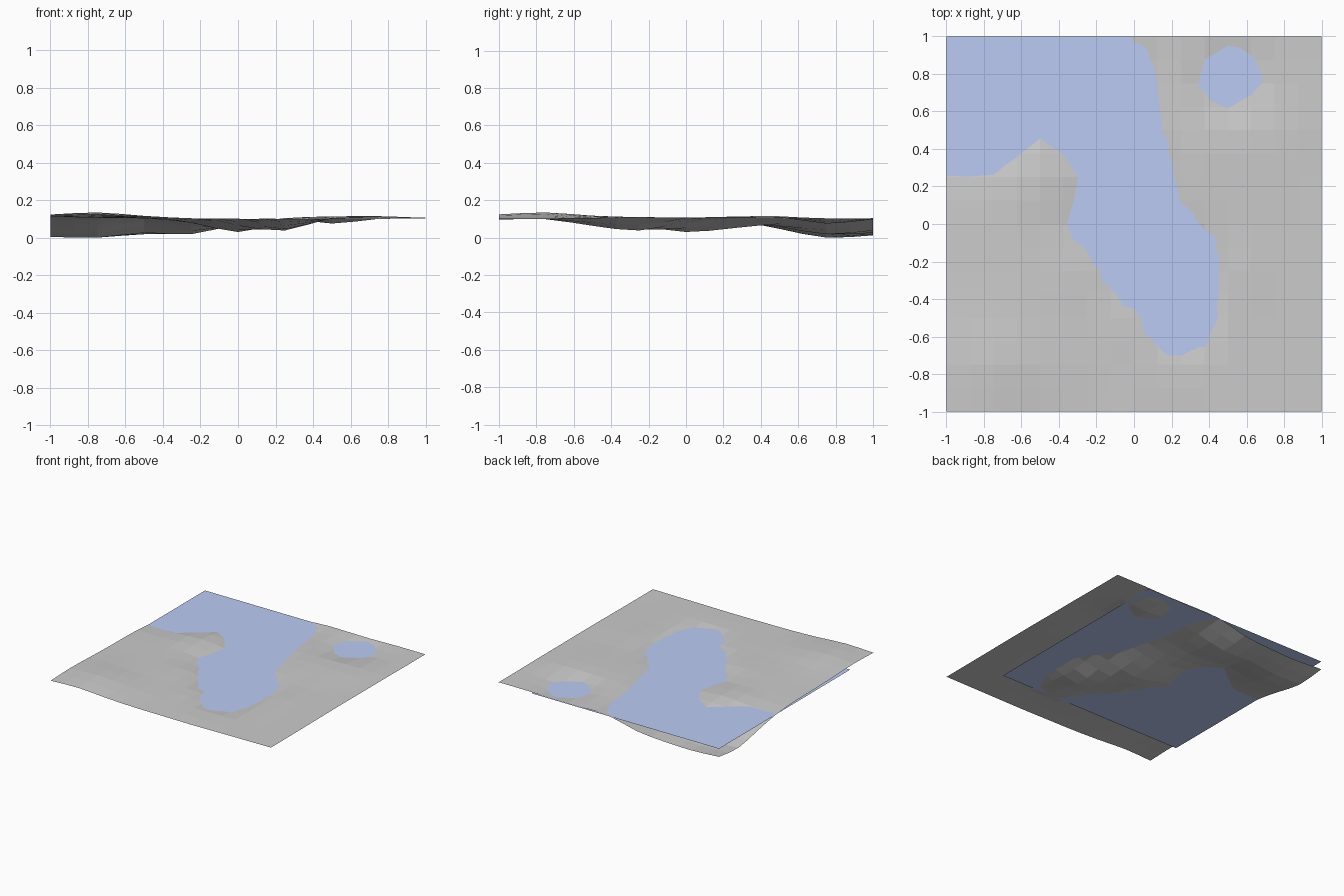
import bpy, bmesh

if "Cube" in bpy.data.objects:
    bpy.data.objects.remove(bpy.data.objects["Cube"])

# Coarse relief in thousandths of a unit: rows from front (y=-1) to back (y=1)
RELIEF = [
    [128, 136, 121, 112, 110, 108, 110, 112, 114],
    [135, 146, 128, 115, 112, 110, 112, 114, 115],
    [128, 129, 120, 114, 110, 75, 113, 116, 116],
    [121, 120, 117, 114, 76, 50, 117, 118, 118],
    [118, 116, 114, 92, 42, 93, 116, 118, 118],
    [105, 106, 123, 98, 62, 112, 122, 124, 117],
    [62, 60, 98, 70, 85, 116, 122, 126, 117],
    [16, 12, 38, 30, 84, 114, 87, 112, 115],
    [38, 24, 30, 50, 107, 112, 110, 115, 115],
]
CELLS = 16
WATER_Z = 0.104


def spline(vals, t):
    """Catmull-Rom sample of a list at position t."""
    n = len(vals)
    i = min(int(t), n - 2)
    f = t - i
    b, c = vals[i], vals[i + 1]
    a = vals[i - 1] if i > 0 else 2 * b - c
    d = vals[i + 2] if i + 2 < n else 2 * c - b
    return b + 0.5 * f * (c - a + f * (2 * a - 5 * b + 4 * c - d + f * (3 * (b - c) + d - a)))


def height(x, y):
    u, v = (x + 1) * 4, (y + 1) * 4
    return spline([spline(row, u) for row in RELIEF], v) / 1000


def grid_object(name, x0, x1, y0, y1, cells, zfunc):
    bm = bmesh.new()
    bmesh.ops.create_grid(bm, x_segments=cells, y_segments=cells, size=1)
    for v in bm.verts:
        v.co.x = x0 + (v.co.x + 1) / 2 * (x1 - x0)
        v.co.y = y0 + (v.co.y + 1) / 2 * (y1 - y0)
        v.co.z = zfunc(v.co.x, v.co.y)
    mesh = bpy.data.meshes.new(name)
    bm.to_mesh(mesh)
    bm.free()
    ob = bpy.data.objects.new(name, mesh)
    bpy.context.collection.objects.link(ob)
    return ob


# Rolling low-poly ground with a river valley
ground = grid_object("terrain", -1, 1, -1, 1, CELLS, height)

# Flat water sheet covering only the back-left part
water = grid_object("water", -1, 0.7, -0.7, 1, 1, lambda x, y: WATER_Z)
blue = bpy.data.materials.new("water_blue")
blue.diffuse_color = (0.5, 0.6, 0.9, 1)
blue.use_nodes = True
blue.node_tree.nodes["Principled BSDF"].inputs["Base Color"].default_value = blue.diffuse_color
water.data.materials.append(blue)

# Rest the lowest point on z = 0
low = min(v.co.z for v in ground.data.vertices)
for ob in (ground, water):
    for v in ob.data.vertices:
        v.co.z -= low
